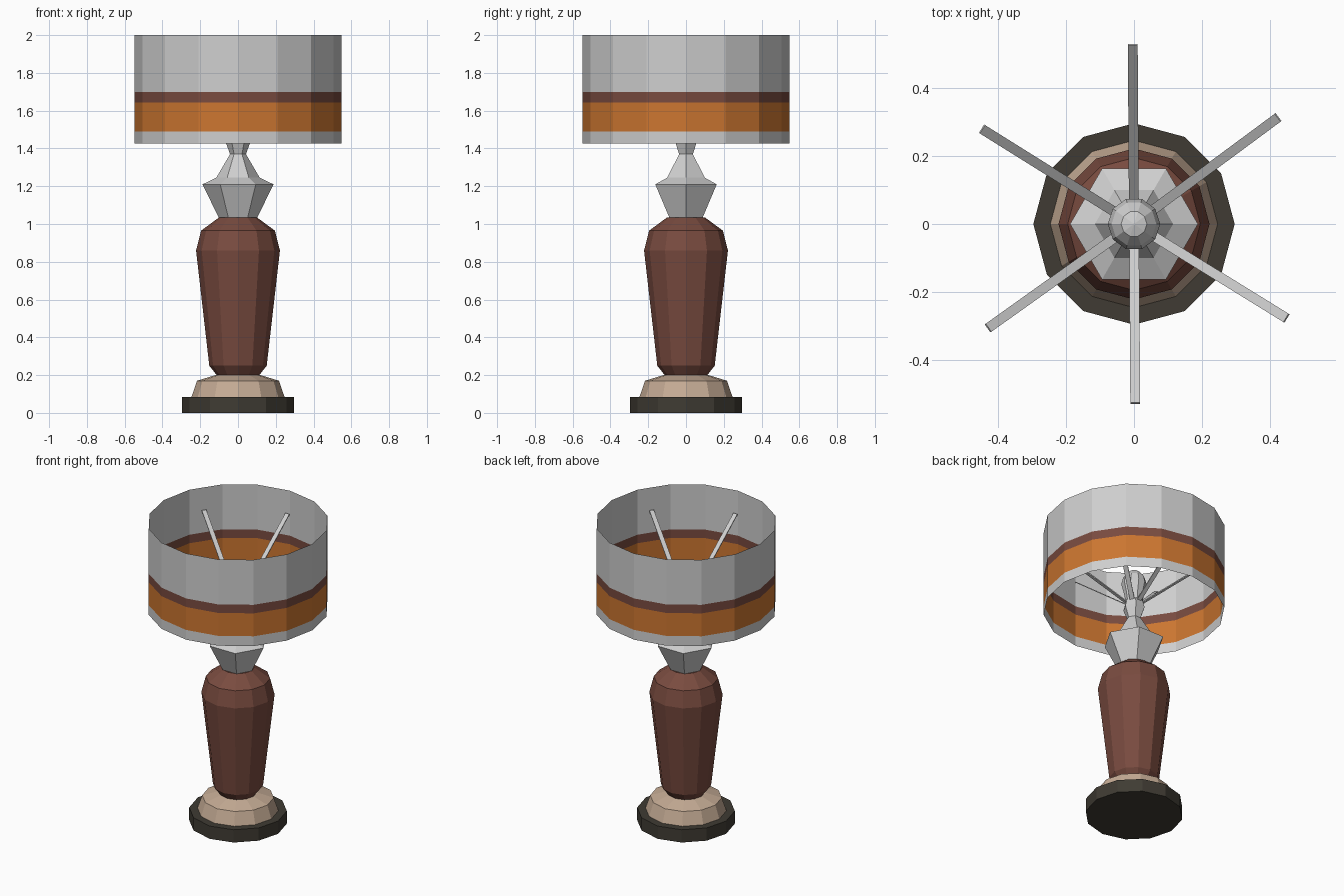
import bpy, bmesh, math
from mathutils import Vector

if "Cube" in bpy.data.objects:
    bpy.data.objects.remove(bpy.data.objects["Cube"])

def material(name, rgb):
    m = bpy.data.materials.new(name)
    m.diffuse_color = (*rgb, 1)
    m.use_nodes = True
    m.node_tree.nodes["Principled BSDF"].inputs["Base Color"].default_value = m.diffuse_color
    return m

SILVER = material("light grey", (0.62, 0.62, 0.62))
BROWN = material("red brown", (0.19, 0.07, 0.05))
ORANGE = material("orange", (0.60, 0.18, 0.03))
BEIGE = material("beige", (0.56, 0.41, 0.30))
DARK = material("dark olive", (0.050, 0.044, 0.033))

def finish(name, bm, mats):
    me = bpy.data.meshes.new(name)
    bm.to_mesh(me)
    bm.free()
    for m in mats:
        me.materials.append(m)
    ob = bpy.data.objects.new(name, me)
    bpy.context.collection.objects.link(ob)
    return ob

def lathe(name, profile, sides, mats, bands=None, caps=True):
    """Flat-sided turned shape from (radius, height) points; bands = material per ring."""
    bm = bmesh.new()
    rings = [[bm.verts.new((r * math.cos(math.tau * i / sides),
                            r * math.sin(math.tau * i / sides), z))
              for i in range(sides)] for r, z in profile]
    for k, (a, b) in enumerate(zip(rings, rings[1:])):
        for i in range(sides):
            j = (i + 1) % sides
            f = bm.faces.new((a[i], a[j], b[j], b[i]))
            f.material_index = bands[k] if bands else 0
    if caps:
        bm.faces.new(rings[0][::-1])
        bm.faces.new(rings[-1])
    return finish(name, bm, mats)

# Foot, plinth and turned body
lathe("base", [(0.296, 0), (0.296, 0.085)], 12, [DARK])
lathe("plinth", [(0.246, 0.085), (0.217, 0.17), (0.12, 0.2)], 12, [BEIGE])
lathe("body", [(0.113, 0.2), (0.152, 0.25), (0.222, 0.86),
               (0.195, 0.965), (0.1, 1.035)], 12, [BROWN])

# Six-sided metal neck with flared socket
lathe("neck", [(0.1, 1.03), (0.188, 1.21), (0.115, 1.245), (0.042, 1.37),
               (0.068, 1.44), (0.055, 1.49)], 6, [SILVER])

# Faceted bulb
lathe("bulb", [(0.05, 1.48), (0.06, 1.54), (0.077, 1.61), (0.066, 1.655),
               (0.038, 1.69), (0.003, 1.70)], 10, [SILVER])

# Flat spokes holding the shade
for n, deg in enumerate((36.5, 90.4, 148, 215.5, 270.4, 328.3)):
    a = math.radians(deg)
    out = Vector((math.cos(a), math.sin(a), 0))
    side = Vector((-out.y, out.x, 0)) * 0.0145
    start = out * 0.03 + Vector((0, 0, 1.47))
    end = out * 0.527 + Vector((0, 0, 1.853))
    lift = (end - start).cross(side).normalized() * 0.003
    bm = bmesh.new()
    for p in (start, end):
        for s in (-1, 1):
            for t in (-1, 1):
                bm.verts.new(p + side * s + lift * t)
    bmesh.ops.convex_hull(bm, input=bm.verts)
    bmesh.ops.dissolve_limit(bm, angle_limit=0.01, verts=bm.verts, edges=bm.edges)
    finish(f"spoke_{n + 1}", bm, [SILVER])

# Open drum shade, coloured in bands by height
lathe("shade", [(0.548, z) for z in (1.425, 1.49, 1.643, 1.70, 2.0)], 16,
      [SILVER, BROWN, ORANGE], bands=[0, 2, 1, 0], caps=False)
